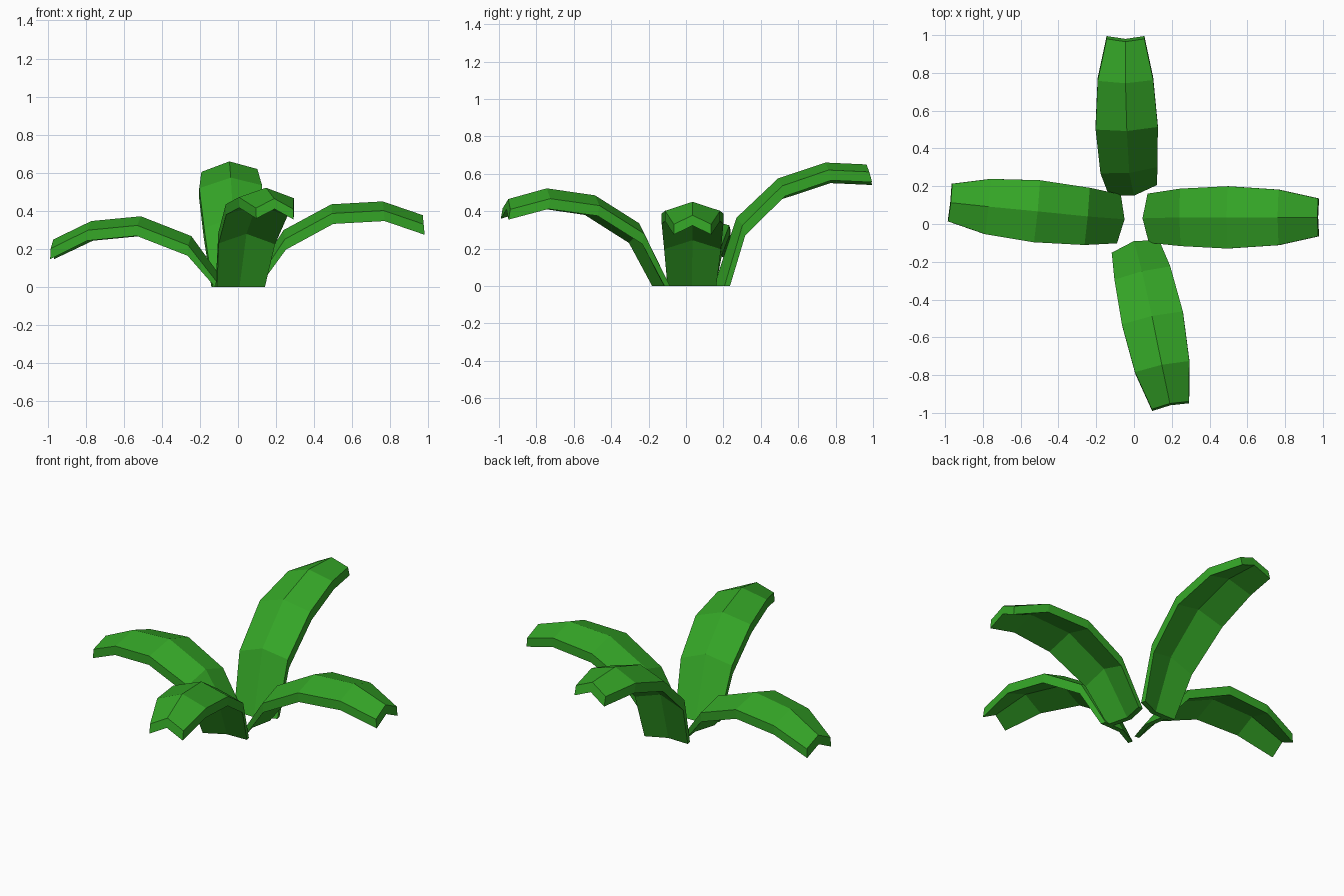
import bpy, bmesh
from mathutils import Vector

if "Cube" in bpy.data.objects:
    bpy.data.objects.remove(bpy.data.objects["Cube"])

green = bpy.data.materials.new("leaf_green")
green.diffuse_color = (0.035, 0.38, 0.02, 1)
green.use_nodes = True
green.node_tree.nodes["Principled BSDF"].inputs["Base Color"].default_value = green.diffuse_color

HALF_WIDTHS = (0.13, 0.152, 0.165, 0.147, 0.10)   # base to tip
THICK = 0.055


def leaf(name, ridge, out, drops=(0.048, 0.048)):
    """Folded slab following a ridge path; edges hang below the ridge.
    out = outward shift of lower points, drops = left/right edge drop."""
    pts = [Vector(p) for p in ridge]
    bm = bmesh.new()
    rings = []
    for i, p in enumerate(pts):
        d = pts[min(i + 1, 4)] - pts[max(i - 1, 0)]
        d.z = 0
        d.normalize()
        side = Vector((-d.y, d.x, 0)) * HALF_WIDTHS[i]
        # base ring lies flat on the ground, the others hang down
        o, down = (0.03, 0) if i == 0 else (out, 1)
        under = d * o - Vector((0, 0, THICK * down))
        left = p + side + d * o - Vector((0, 0, drops[0] * down))
        right = p - side + d * o - Vector((0, 0, drops[1] * down))
        ring = (left, p, right, right + under, p + under, left + under)
        rings.append([bm.verts.new(v) for v in ring])
    for a, b in zip(rings, rings[1:]):
        for k in range(6):
            n = (k + 1) % 6
            bm.faces.new((a[k], a[n], b[n], b[k]))
    # end caps, one quad per half
    for r in (rings[0], rings[-1]):
        bm.faces.new((r[0], r[1], r[4], r[5]))
        bm.faces.new((r[1], r[2], r[3], r[4]))
    bmesh.ops.recalc_face_normals(bm, faces=bm.faces)
    me = bpy.data.meshes.new(name)
    bm.to_mesh(me)
    bm.free()
    me.materials.append(green)
    bpy.context.collection.objects.link(bpy.data.objects.new(name, me))


# four leaves radiating from the centre
leaf("right_leaf", [(0.045, 0.03, 0), (0.24, 0.035, 0.30), (0.49, 0.035, 0.435),
                    (0.76, 0.035, 0.45), (0.97, 0.035, 0.378)], 0.005)
leaf("left_leaf", [(-0.05, 0.025, 0), (-0.245, 0.04, 0.268), (-0.51, 0.067, 0.372),
                   (-0.77, 0.092, 0.347), (-0.97, 0.113, 0.25)], 0.003)
leaf("back_leaf", [(0, 0.15, 0), (-0.025, 0.27, 0.365), (-0.038, 0.492, 0.575),
                   (-0.045, 0.745, 0.66), (-0.045, 0.965, 0.65)], 0.015, (0.055, 0.04))
leaf("front_leaf", [(0.0, -0.09, 0), (0.042, -0.25, 0.335), (0.095, -0.487, 0.485),
                    (0.147, -0.745, 0.522), (0.19, -0.95, 0.465)], 0.01, (0.055, 0.05))
